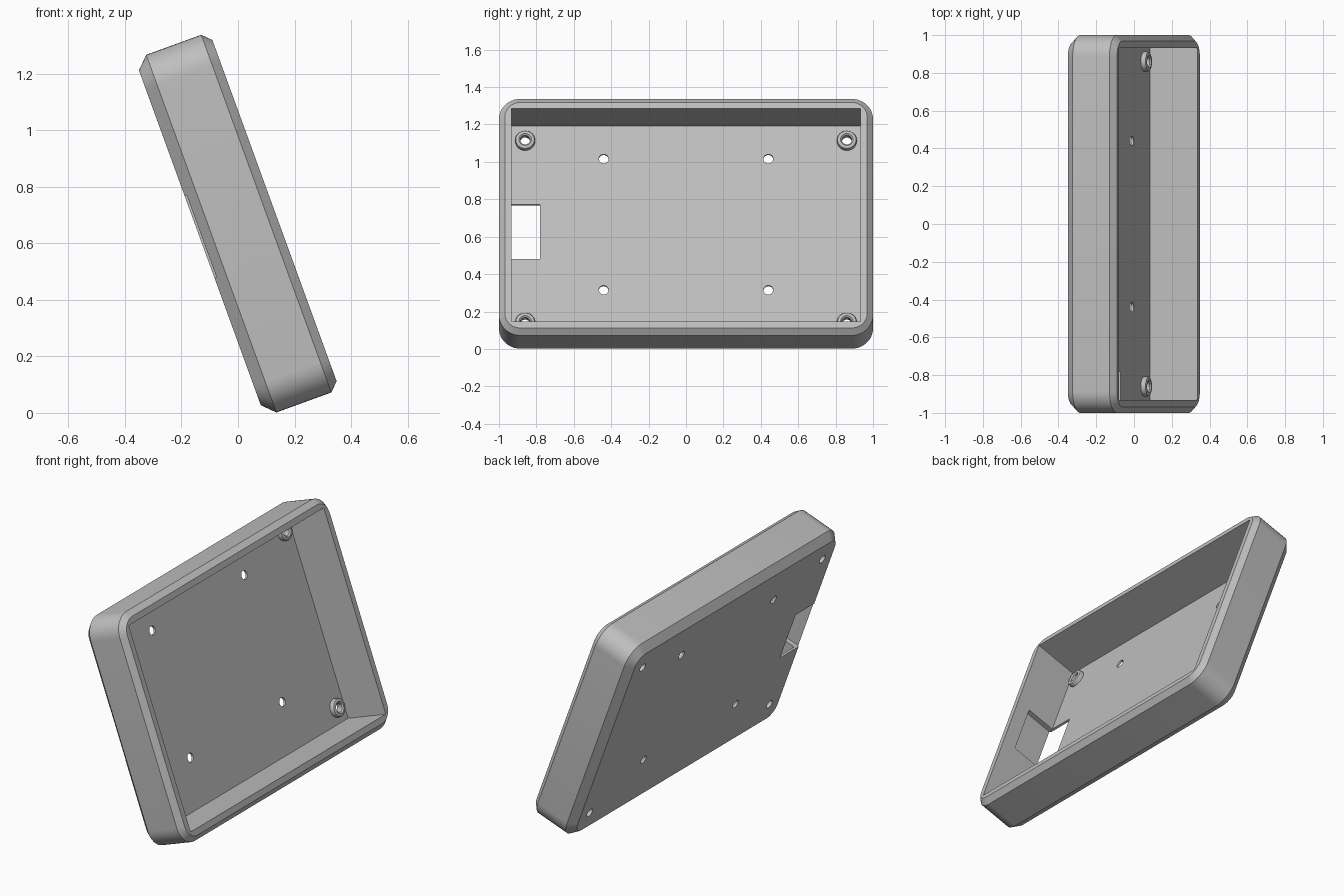
import bpy, bmesh, math
from mathutils import Matrix, Vector

# Remove the default cube
cube = bpy.data.objects.get("Cube")
if cube:
    bpy.data.objects.remove(cube, do_unlink=True)

TILT = Matrix.Rotation(math.radians(-20), 4, 'Y')
BACK, FLOOR, RIM = 0.085, 0.098, 0.366      # depths along the opening direction
MID = 0.628                                 # middle of the long side, before tilting
HALF_W, HALF_H, RADIUS, WALL = 1.0, 0.673, 0.115, 0.067

grey = bpy.data.materials.new("plain_grey")
grey.use_nodes = True
colour = (0.52, 0.52, 0.52, 1)
grey.diffuse_color = colour
grey.node_tree.nodes["Principled BSDF"].inputs["Base Color"].default_value = colour


def make_object(name, bm):
    bmesh.ops.recalc_face_normals(bm, faces=bm.faces)
    mesh = bpy.data.meshes.new(name)
    bm.to_mesh(mesh)
    bm.free()
    mesh.materials.append(grey)
    obj = bpy.data.objects.new(name, mesh)
    bpy.context.collection.objects.link(obj)
    return obj


def skin(bm, rings, closed=False):
    # Join successive rings of vertices with quads
    count = len(rings[0])
    for a, b in zip(rings, rings[1:] + rings[:1] if closed else rings[1:]):
        for i in range(count):
            j = (i + 1) % count
            bm.faces.new((a[i], a[j], b[j], b[i]))


def rounded_ring(bm, depth, inset, steps=10):
    # Rounded rectangle outline at one depth
    r = RADIUS - inset
    ring = []
    for k, (sy, sz) in enumerate(((1, 1), (-1, 1), (-1, -1), (1, -1))):
        for s in range(steps + 1):
            a = math.pi / 2 * (k + s / steps)
            ring.append(bm.verts.new((
                depth,
                sy * (HALF_W - RADIUS) + r * math.cos(a),
                MID + sz * (HALF_H - RADIUS) + r * math.sin(a))))
    return ring


def box(name, low, high):
    low, high = Vector(low), Vector(high)
    bm = bmesh.new()
    bmesh.ops.create_cube(bm, size=1)
    bmesh.ops.scale(bm, vec=high - low, verts=bm.verts)
    bmesh.ops.translate(bm, vec=(low + high) / 2, verts=bm.verts)
    return make_object(name, bm)


def lathe(name, profile, y, z, closed=False, sides=24):
    # Turn (radius, depth) points around the opening direction
    bm = bmesh.new()
    rings = [[bm.verts.new((d, y + r * math.cos(2 * math.pi * i / sides),
                            z + r * math.sin(2 * math.pi * i / sides)))
              for i in range(sides)] for r, d in profile]
    skin(bm, rings, closed)
    if not closed:
        bm.faces.new(rings[0])
        bm.faces.new(rings[-1])
    return make_object(name, bm)


def cut(target, cutter):
    # Subtract the cutter for good, then discard it
    mod = target.modifiers.new("cut", 'BOOLEAN')
    mod.operation, mod.solver, mod.object = 'DIFFERENCE', 'EXACT', cutter
    graph = bpy.context.evaluated_depsgraph_get()
    mesh = bpy.data.meshes.new_from_object(target.evaluated_get(graph))
    target.modifiers.clear()
    target.data = mesh
    bpy.data.objects.remove(cutter, do_unlink=True)


# Outer shell with chamfered back and front edges
bm = bmesh.new()
rings = [rounded_ring(bm, d, i) for d, i in
         ((BACK, 0.043), (BACK + 0.043, 0), (RIM - 0.031, 0), (RIM, 0.031))]
skin(bm, rings)
bm.faces.new(rings[0])
bm.faces.new(rings[-1])
tray = make_object("enclosure_tray", bm)

# Square-cornered cavity
y, z = HALF_W - WALL, HALF_H - WALL
cut(tray, box("cavity_cutter", (FLOOR, -y, MID - z), (RIM + 0.1, y, MID + z)))

# Port opening through the floor and into the side wall
cut(tray, box("port_cutter", (0, -0.965, 0.477), (0.28, -0.78, 0.785)))

# Mounting holes and corner screw holes
mounts = [(sy * 0.44, 0.673 + sz * 0.373) for sy in (-1, 1) for sz in (-1, 1)]
corners = [(sy * 0.86, MID + sz * 0.518) for sy in (-1, 1) for sz in (-1, 1)]
for y, z in mounts + corners:
    cut(tray, lathe("hole_cutter", ((0.026, 0), (0.026, 0.2)), y, z))

# Ring-shaped screw bosses in the corners
parts = [tray]
boss = ((0.053, 0.092), (0.053, 0.117), (0.05, 0.123), (0.043, 0.126),
        (0.034, 0.126), (0.026, 0.119), (0.026, 0.092))
for n, (y, z) in enumerate(corners):
    parts.append(lathe("screw_boss_%d" % (n + 1), boss, y, z, closed=True))

# Lean everything back and smooth the rounded surfaces
for obj in bpy.context.selected_objects:
    obj.select_set(False)
for obj in parts:
    obj.data.transform(TILT)
    obj.select_set(True)
bpy.context.view_layer.objects.active = tray
bpy.ops.object.shade_smooth_by_angle(angle=math.radians(30))
